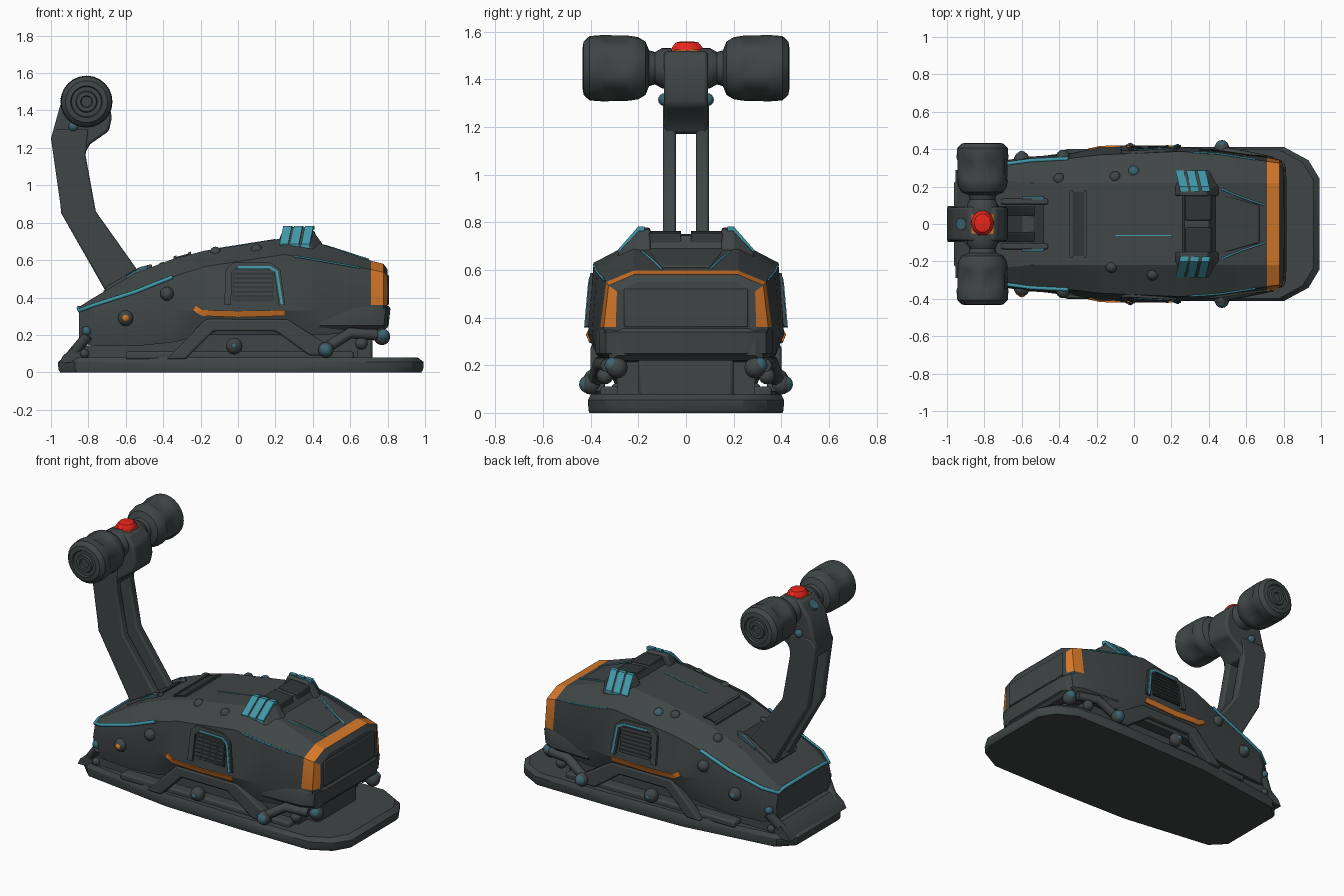
import bpy, bmesh, math
from mathutils import Vector, Matrix

if "Cube" in bpy.data.objects:
    bpy.data.objects.remove(bpy.data.objects["Cube"])


def material(name, rgb):
    m = bpy.data.materials.new(name)
    m.diffuse_color = (*rgb, 1)
    m.use_nodes = True
    m.node_tree.nodes["Principled BSDF"].inputs["Base Color"].default_value = m.diffuse_color
    return m


GREY = material("charcoal", (0.05, 0.06, 0.06))
BLACK = material("dark vent", (0.03, 0.036, 0.037))
TEAL = material("teal", (0.055, 0.32, 0.40))
DULL = material("worn teal", (0.045, 0.125, 0.16))
ORANGE = material("orange", (0.68, 0.19, 0.022))
RED = material("red", (0.85, 0.02, 0.012))


def finish(name, bm, mat, mirror=False, bevel=0.0, angle=30):
    bmesh.ops.recalc_face_normals(bm, faces=bm.faces)
    me = bpy.data.meshes.new(name)
    bm.to_mesh(me)
    bm.free()
    ob = bpy.data.objects.new(name, me)
    bpy.context.collection.objects.link(ob)
    me.materials.append(mat)
    bpy.ops.object.select_all(action='DESELECT')
    ob.select_set(True)
    bpy.context.view_layer.objects.active = ob
    bpy.ops.object.shade_smooth_by_angle(angle=math.radians(angle))
    if bevel:
        b = ob.modifiers.new("bevel", 'BEVEL')
        b.width, b.segments, b.limit_method = bevel, 2, 'ANGLE'
    if mirror:
        ob.modifiers.new("mirror", 'MIRROR').use_axis = (False, True, False)
    return ob


def loft(name, rings, mat, **kw):
    bm = bmesh.new()
    vs = [[bm.verts.new(p) for p in r] for r in rings]
    n = len(rings[0])
    for a, b in zip(vs, vs[1:]):
        for i in range(n):
            j = (i + 1) % n
            bm.faces.new((a[i], a[j], b[j], b[i]))
    bm.faces.new(vs[0])
    bm.faces.new(vs[-1])
    return finish(name, bm, mat, **kw)


def slab_y(name, profile, y0, y1, mat, **kw):
    return loft(name, [[(x, y, z) for x, z in profile] for y in (y0, y1)], mat, **kw)


def box(name, lo, hi, mat, **kw):
    x0, y0, z0 = lo
    x1, y1, z1 = hi
    return slab_y(name, [(x0, z0), (x1, z0), (x1, z1), (x0, z1)], y0, y1, mat, **kw)


def ball(name, p, r, mat, mirror=True):
    bm = bmesh.new()
    bmesh.ops.create_uvsphere(bm, u_segments=14, v_segments=8, radius=r,
                              matrix=Matrix.Translation(p))
    return finish(name, bm, mat, mirror=mirror)


def bar(name, pts, r, mat, mirror=True, n=8):
    pts = [Vector(p) for p in pts]
    rings = []
    for i, p in enumerate(pts):
        t = (pts[min(i + 1, len(pts) - 1)] - pts[max(i - 1, 0)]).normalized()
        q = t.to_track_quat('Z', 'Y')
        rings.append([p + q @ Vector((r * math.cos(k * math.tau / n), r * math.sin(k * math.tau / n), 0))
                      for k in range(n)])
    return loft(name, rings, mat, mirror=mirror, angle=50)


# Body stations: x, then (half width, z) for top, shoulder, waist and sill
ST = [(-.85, .22, .35, .26, .33, .28, .25, .27, .16),
      (-.77, .24, .40, .31, .36, .33, .27, .31, .14),
      (-.55, .22, .53, .34, .43, .36, .30, .33, .14),
      (-.35, .22, .605, .35, .51, .375, .33, .34, .16),
      (-.18, .22, .65, .37, .565, .41, .33, .36, .20),
      (.25, .22, .718, .388, .63, .412, .33, .36, .20),
      (.45, .22, .685, .375, .595, .395, .33, .36, .20),
      (.71, .22, .597, .335, .55, .36, .36, .33, .22),
      (.778, .22, .58, .325, .535, .345, .36, .32, .22),
      (.80, .20, .55, .29, .51, .295, .36, .29, .24)]


def station(x):
    for a, b in zip(ST, ST[1:]):
        if x <= b[0]:
            break
    f = (x - a[0]) / (b[0] - a[0])
    return [u + (v - u) * f for u, v in zip(a, b)]


def side(x, z):
    s = station(x)
    for i in (3, 5):
        if z >= s[i + 3] or i == 5:
            f = (z - s[i + 1]) / (s[i + 3] - s[i + 1])
            return s[i] + (s[i + 2] - s[i]) * f


def ribbon(name, pts, w, mat, t=0.006):
    # thin strip that follows the flank
    p = []
    for a, b in zip(pts, pts[1:]):
        p += [Vector(a).lerp(Vector(b), k / 4) for k in range(4)]
    p.append(Vector(pts[-1]))
    rings = []
    for i, c in enumerate(p):
        d = (p[min(i + 1, len(p) - 1)] - p[max(i - 1, 0)]).normalized()
        n = Vector((-d.y, d.x)) * w / 2
        rings.append([(q.x, side(q.x, q.y) + o, q.y)
                      for q, o in ((c - n, -.01), (c - n, t), (c + n, t), (c + n, -.01))])
    return loft(name, rings, mat, mirror=True)


# Base plate
half = [(-.96, .22), (-.87, .31), (-.25, .395), (.3, .41), (.80, .41), (.93, .34), (.99, .24)]
outline = half + [(x, -y) for x, y in reversed(half)]
loft("base_plate", [[(x * s, y * s, z) for x, y in outline]
                    for z, s in ((0, .99), (.015, 1), (.055, 1.003), (.08, .97))], GREY)
slab_y("rear_foot", [(-.955, .05), (-.935, .09), (-.865, .145), (-.72, .14), (-.62, .06)], -.29, .29, GREY)
box("under_core", (-.76, -.29, .06), (.64, .29, .3), GREY)
box("front_pillar", (.6, -.2, .06), (.72, .2, .26), GREY, bevel=.015)
box("side_rail", (-.6, .28, .07), (.62, .36, .11), GREY, mirror=True, bevel=.01)

# Body shell with orange nose band wrapping the front corners
rings = []
for s in ST:
    h = [(s[i], s[i + 1]) for i in (1, 3, 5, 7)]
    rings.append([(s[0], y, z) for y, z in h] + [(s[0], -y, z) for y, z in reversed(h)])
body = loft("body_shell", rings, GREY, angle=22)
body.data.materials.append(ORANGE)
for f in body.data.polygons:
    band = .72 < f.center.x < .76
    corner = .76 < f.center.x < .799 and abs(f.center.y) > .29
    if (band or corner) and f.center.z > .4:
        f.material_index = 1

# Chin and nose panel
chin = [(.45, .38), (.72, .365), (.79, .335), (.815, .25)]
chin += [(x, -y) for x, y in reversed(chin)]
loft("nose_chin", [[(x - d, y * s, z) for x, y in chin]
                   for z, d, s in ((.22, .04, .93), (.25, .01, 1), (.34, 0, 1), (.355, .01, .98))], GREY)
box("nose_panel", (.79, -.26, .36), (.806, .26, .52), GREY, bevel=.005)

# Side frame and fittings
slab_y("side_strut", [(-.38, .07), (-.28, .07), (-.13, .22), (.2, .22), (.38, .09), (.5, .09),
                      (.46, .16), (.26, .285), (-.17, .285)], .34, .40, GREY, mirror=True, bevel=.01)
bar("front_strut", [(.47, .385, .13), (.60, .36, .21), (.74, .33, .2)], .03, GREY)
bar("rear_strut", [(-.9, .25, .08), (-.8, .3, .2)], .03, GREY)
for name, p, r, mat in [("strut_bolt", (.47, .40, .12), .043, GREY),
                        ("strut_cap", (.47, .412, .12), .037, DULL),
                        ("middle_bolt", (-.02, .385, .14), .045, GREY),
                        ("front_knob", (.77, .29, .19), .045, GREY),
                        ("front_inner_knob", (.66, .34, .155), .035, GREY),
                        ("flank_bolt", (-.6, .345, .29), .042, GREY),
                        ("upper_bolt", (-.38, .36, .42), .037, GREY),
                        ("rear_bolt", (-.81, .30, .22), .026, DULL),
                        ("foot_bolt", (-.82, .29, .1), .025, GREY),
                        ("middle_cap", (-.02, .418, .14), .017, DULL),
                        ("knob_cap", (.775, .308, .2), .034, DULL)]:
    ball(name, p, r, mat)
ball("flank_cap", (-.6, -.371, .29), .021, ORANGE, mirror=False)
ball("flank_cap_back", (-.6, .371, .29), .021, DULL, mirror=False)

# Flank vent, trims and accent lines
ribbon("vent_panel", [(-.03, .465), (.19, .465)], .17, BLACK, .008)
ribbon("vent_frame", [(-.055, .36), (-.05, .54), (-.02, .57), (.17, .57), (.21, .54), (.235, .36)],
       .035, GREY, .014)
for k in range(7):
    ribbon("vent_slat", [(-.025, .395 + k * .024), (.185, .395 + k * .024)], .010, GREY, .015)
ribbon("vent_trim", [(.0, .562), (.17, .562), (.207, .54), (.235, .36)], .013, TEAL, .018)
ribbon("flank_trim", [(-.235, .345), (-.19, .318), (.0, .31), (.25, .318)], .032, ORANGE, .009)
edge = [station(x) for x in (-.85, -.77, -.66, -.55, -.45, -.35)]
bar("rear_edge_trim", [(-.85, 0, .345), (-.852, .22, .345)] + [(s[0], s[3], s[4]) for s in edge], .011, TEAL)
bar("front_edge_trim", [(s[0], s[3] + .001, s[4]) for s in map(station, (.3, .38, .45, .55, .65))], .005, TEAL)
bar("hood_edge_trim", [(.47, .185, .676), (.58, .14, .641), (.7, .10, .602)], .005, TEAL)

# Roof air scoops with teal stripes
scoop = [(.21, .69), (.25, .778), (.39, .772), (.47, .66)]
loft("roof_scoop", [[(x, y, z - e) for x, z in scoop]
                    for y, e in ((.15, 0), (.2, 0), (.285, .10))], GREY, mirror=True, bevel=.008)
for x, w in ((.222, .045), (.28, .045), (.338, .045)):
    loft("scoop_stripe", [[(x + a, y, z), (x + a + w, y, z), (x + a + w, y, z - .02), (x + a, y, z - .02)]
                          for y, z, a in ((.175, .783, .025), (.2, .783, .02), (.285, .686, 0))],
         TEAL, mirror=True)
slab_y("roof_hatch", [(.25, .69), (.28, .765), (.41, .755), (.43, .67)], .02, .155, BLACK, mirror=True, bevel=.006)
slab_y("hatch_spine", [(.25, .69), (.27, .752), (.40, .745), (.45, .67)], -.16, .16, GREY)
loft("hood_ridge", [[(x, y, z + d) for x, y, z in ((.42, -.17, .685), (.67, -.1, .607), (.67, .1, .607), (.42, .17, .685))]
                    for d in (-.03, .01)], GREY, bevel=.006)

# Roof slot, studs and panel line
slab_y("roof_slot", [(-.33, .59), (-.33, .617), (-.265, .635), (-.265, .6)], -.17, .17, BLACK)
slab_y("slot_rim", [(-.345, .59), (-.345, .62), (-.33, .624), (-.33, .59)], -.18, .18, GREY)
slab_y("slot_front_rim", [(-.265, .59), (-.265, .642), (-.25, .646), (-.25, .6)], -.18, .18, GREY)
slab_y("panel_line", [(-.1, .64), (-.1, .666), (.2, .713), (.2, .69)], -.064, -.058, TEAL)
for x, y, m in ((-.1, .25, GREY), (-.12, -.23, GREY), (0, .28, DULL), (-.4, .24, GREY), (.1, -.27, GREY)):
    s = station(x)
    f = (abs(y) - s[1]) / (s[3] - s[1])
    ball("roof_stud", (x, y, s[2] + (s[4] - s[2]) * f - .014), .032, m, mirror=False)

# Lever mount
slab_y("lever_guard", [(-.73, .4), (-.7, .46), (-.53, .56), (-.46, .58), (-.46, .5)],
       .105, .135, GREY, mirror=True, bevel=.008)
slab_y("guard_trim", [(-.6, .48), (-.6, .515), (-.52, .564), (-.48, .572), (-.48, .53)],
       .132, .15, DULL, mirror=True)
slab_y("lever_slot", [(-.72, .41), (-.72, .435), (-.48, .566), (-.48, .52)], -.1, .1, BLACK)

# Lever arms and hub
slab_y("lever_arm", [(-.70, .42), (-.945, .85), (-.95, .9), (-1, 1.25), (-.97, 1.3), (-.8, 1.3), (-.815, 1.16),
                     (-.76, .86), (-.54, .55), (-.5, .5)], .042, .097, GREY, mirror=True, bevel=.01)
slab_y("lever_hub", [(-1, 1.25), (-.985, 1.17), (-.82, 1.17), (-.79, 1.22), (-.69, 1.29), (-.675, 1.36),
                     (-.69, 1.46), (-.74, 1.52), (-.88, 1.52), (-.95, 1.43)], -.092, .092, GREY, bevel=.015)
ball("hub_bolt", (-.88, .09, 1.315), .027, DULL)
bar("hub_badge", [(-.91, 0, 1.46), (-.925, 0, 1.482)], .032, DULL, mirror=False, n=12)

# Grips turned around the cross axis
N = 24
prof = [(.06, .085, 0), (.10, .085, 0), (.13, .068, 0), (.155, .075, 0), (.17, .112, 0), (.20, .13, 0),
        (.235, .136, 0), (.25, .137, 1), (.34, .139, 1), (.355, .139, 0), (.405, .135, 0), (.43, .112, 0),
        (.434, .085, 0), (.422, .08, 0), (.422, .058, 0), (.434, .053, 0), (.434, .032, 0), (.42, .028, 0)]
rings = []
for y, r, groove in prof:
    ring = []
    for i in range(N):
        q = r * (.92 if groove and i % 4 < 2 else 1)
        ring.append((-.81 + q * math.cos(math.tau * i / N), y, 1.447 + q * math.sin(math.tau * i / N)))
    rings.append(ring)
loft("grip", rings, GREY, mirror=True, angle=35)

# Thumb button
loft("thumb_button", [[(-.81 + r * math.cos(a * math.tau / 10), .005 + 1.12 * r * math.sin(a * math.tau / 10), z)
                       for a in range(10)]
                      for r, z in ((.064, 1.505), (.06, 1.535), (.045, 1.555), (.02, 1.56))], RED)
slab_y("button_collar", [(-.87, 1.50), (-.75, 1.50), (-.75, 1.525), (-.87, 1.525)], -.05, .05, ORANGE)
